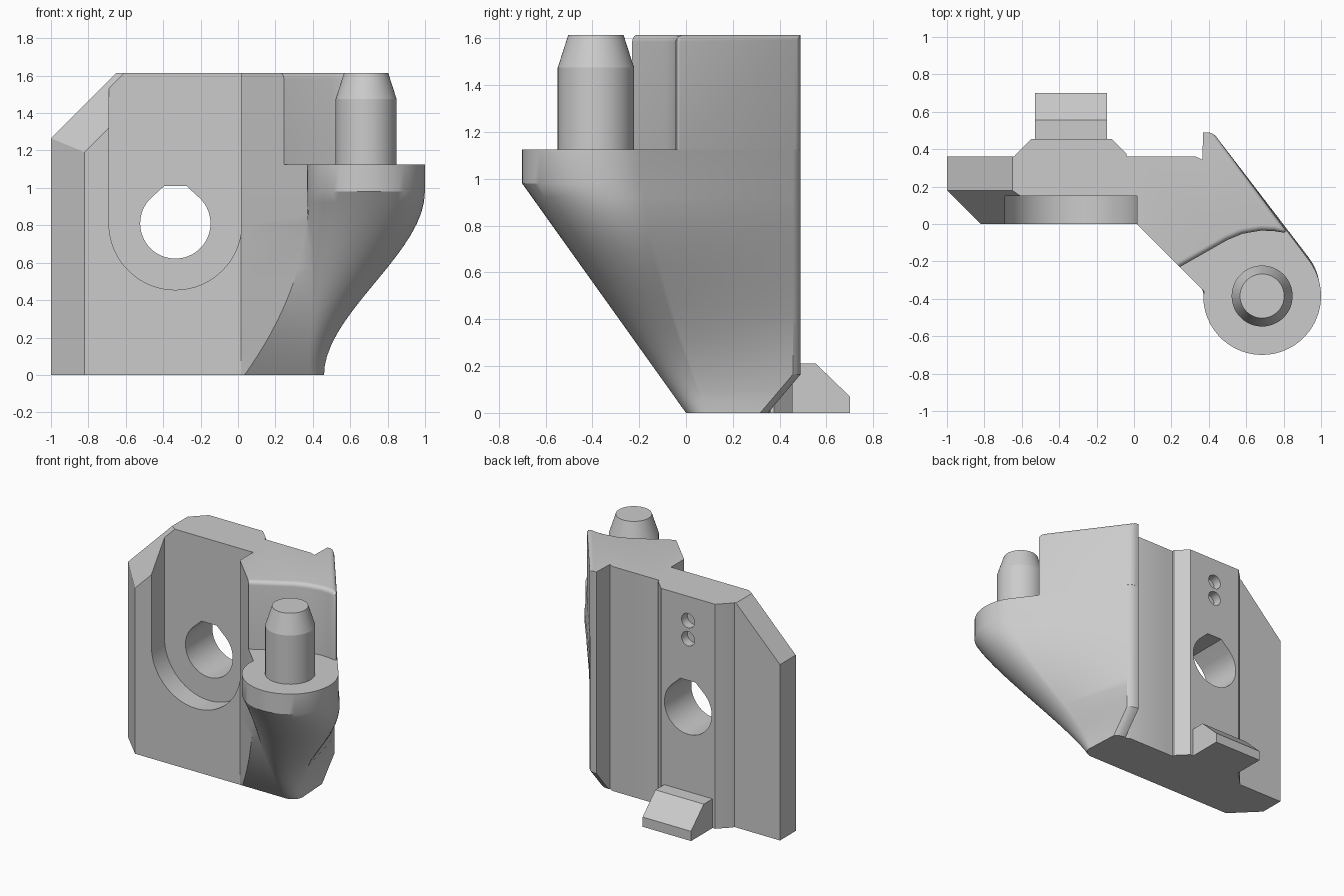
import bpy, bmesh, math
from mathutils import Vector

if "Cube" in bpy.data.objects:
    bpy.data.objects.remove(bpy.data.objects["Cube"], do_unlink=True)

grey = bpy.data.materials.new("light_grey")
grey.use_nodes = True
grey.diffuse_color = (0.6, 0.6, 0.6, 1)
grey.node_tree.nodes["Principled BSDF"].inputs["Base Color"].default_value = (0.6, 0.6, 0.6, 1)

TOP, SHELF, RIM = 1.615, 1.125, 0.98


def loft(rings):
    """Closed solid through rings with equal point counts."""
    bm = bmesh.new()
    loops = [[bm.verts.new(p) for p in ring] for ring in rings]
    n = len(loops[0])
    for a, b in zip(loops, loops[1:]):
        for i in range(n):
            j = (i + 1) % n
            bm.faces.new((a[i], a[j], b[j], b[i]))
    bm.faces.new(loops[0][::-1])
    bm.faces.new(loops[-1])
    bmesh.ops.recalc_face_normals(bm, faces=bm.faces)
    return bm


def prism(pts, axis, lo, hi):
    place = {"x": lambda p, d: (d, p[0], p[1]),
             "y": lambda p, d: (p[0], d, p[1]),
             "z": lambda p, d: (p[0], p[1], d)}[axis]
    return loft([[place(p, d) for p in pts] for d in (lo, hi)])


def finish(name, bm):
    mesh = bpy.data.meshes.new(name)
    bm.to_mesh(mesh)
    bm.free()
    mesh.materials.append(grey)
    obj = bpy.data.objects.new(name, mesh)
    bpy.context.collection.objects.link(obj)
    return obj


def activate(obj):
    bpy.ops.object.select_all(action="DESELECT")
    obj.select_set(True)
    bpy.context.view_layer.objects.active = obj


def smooth(obj, angle=28):
    activate(obj)
    bpy.ops.object.shade_smooth_by_angle(angle=math.radians(angle))


def cut(obj, bm):
    tool = finish("cutter", bm)
    tool.hide_render = True
    mod = obj.modifiers.new("cut", "BOOLEAN")
    mod.operation, mod.solver, mod.object = "DIFFERENCE", "EXACT", tool
    activate(obj)
    bpy.ops.object.modifier_apply(modifier=mod.name)
    bpy.data.objects.remove(tool, do_unlink=True)


def arc(cx, cy, rx, ry, a, b, n):
    angles = [math.radians(a + (b - a) * i / n) for i in range(n + 1)]
    return [(cx + rx * math.cos(t), cy + ry * math.sin(t)) for t in angles]


# Mounting plate with the dovetail rail on its back
bm = prism([(-1, .36), (-1, .18), (-.82, 0), (.015, 0), (.015, .36), (-.04, .36),
            (-.04, .375), (-.12, .455), (-.55, .455), (-.63, .375), (-.64, .36)],
           "z", 0, TOP)
# Chamfers of the upper outer corner
for co, no in (((-1, .18, 1.265), (-1, 0, 1)), ((-1, .18, 1.265), (-1, -1.41, 1))):
    bmesh.ops.bisect_plane(bm, geom=bm.verts[:] + bm.edges[:] + bm.faces[:], dist=1e-5,
                           plane_co=Vector(co), plane_no=Vector(no), clear_outer=True)
    bmesh.ops.holes_fill(bm, edges=[e for e in bm.edges if e.is_boundary])
bmesh.ops.recalc_face_normals(bm, faces=bm.faces)
plate = finish("mounting_plate", bm)

# Round-bottomed recess, teardrop bolt hole and two shallow pits
HX, HZ = -.335, .81
cut(plate, prism([(-.69, 2)] + arc(HX, HZ, .355, .355, 180, 360, 40) + [(.02, 2)], "y", -.1, .15))
cut(plate, prism(arc(HX, HZ, .188, .188, 135, 405, 48) + [(HX + .06, HZ + .2), (HX - .06, HZ + .2)],
                 "y", -.2, .8))
for z in (1.31, 1.44):
    cut(plate, prism(arc(HX, z, .052, .052, 0, 345, 23), "y", .39, .6))
smooth(plate)

# Locking tab at the foot of the rail
finish("locking_tab", prism([(.4, 0), (.4, .21), (.555, .21), (.7, .07), (.7, 0)], "x", -.53, -.145))


# Arm flaring from the narrow foot up to the round pin seat
def arm_ring(z):
    t = min(z / RIM, 1)
    s = t * t * (3 - 2 * t)
    k = .36 * t * (2 - t)
    back = min(.49, .35 + z * .85)
    ring = [(.015, 0), (.035 + k - .02 * t, -k)]
    ring += arc(.38 + .305 * s, .08 - .465 * t, .08 + .235 * s, .08 + .235 * t,
                270 - 88 * t, 370 + 27 * t, 32)
    ring += [(.447, back - .033), (.43, back - .015), (.41, back - .005), (.385, back),
             (.37, back), (.365, .345), (.33, .36), (.015, .36)]
    return [(x, y, z) for x, y in ring]


heights = [0, .05, .1, .165] + [.165 + (RIM - .165) * i / 14 for i in range(1, 15)] + [SHELF]
smooth(finish("flared_arm", loft([arm_ring(z) for z in heights])))

# Upper wall behind the pin, with rounded front, outer and back edges
wall_plan = [(.015, 0), (.245, -.23), (.5, -.085), (.58, -.052), (.68, -.035), (.75, -.038),
             (.824, -.05), (.4225, .49), (.37, .49), (.365, .345), (.33, .36), (.015, .36)]
bm = prism(wall_plan, "z", SHELF, TOP)
bm.verts.ensure_lookup_table()
n = len(wall_plan)
rounded = [bm.edges.get((bm.verts[n + i], bm.verts[n + i + 1])) for i in range(1, 7)]
rounded += [bm.edges.get((bm.verts[i], bm.verts[n + i])) for i in (6, 7)]
bmesh.ops.bevel(bm, geom=rounded, offset=.045, segments=5, profile=.5,
                affect="EDGES", clamp_overlap=True)
smooth(finish("upper_wall", bm))

# Tapered pin standing on the seat
pin = loft([[(x, y, z) for x, y in arc(.685, -.385, r, r, 0, 352.5, 47)]
            for r, z in ((.163, SHELF - .05), (.163, 1.475), (.118, TOP))])
smooth(finish("pin", pin), 15)
